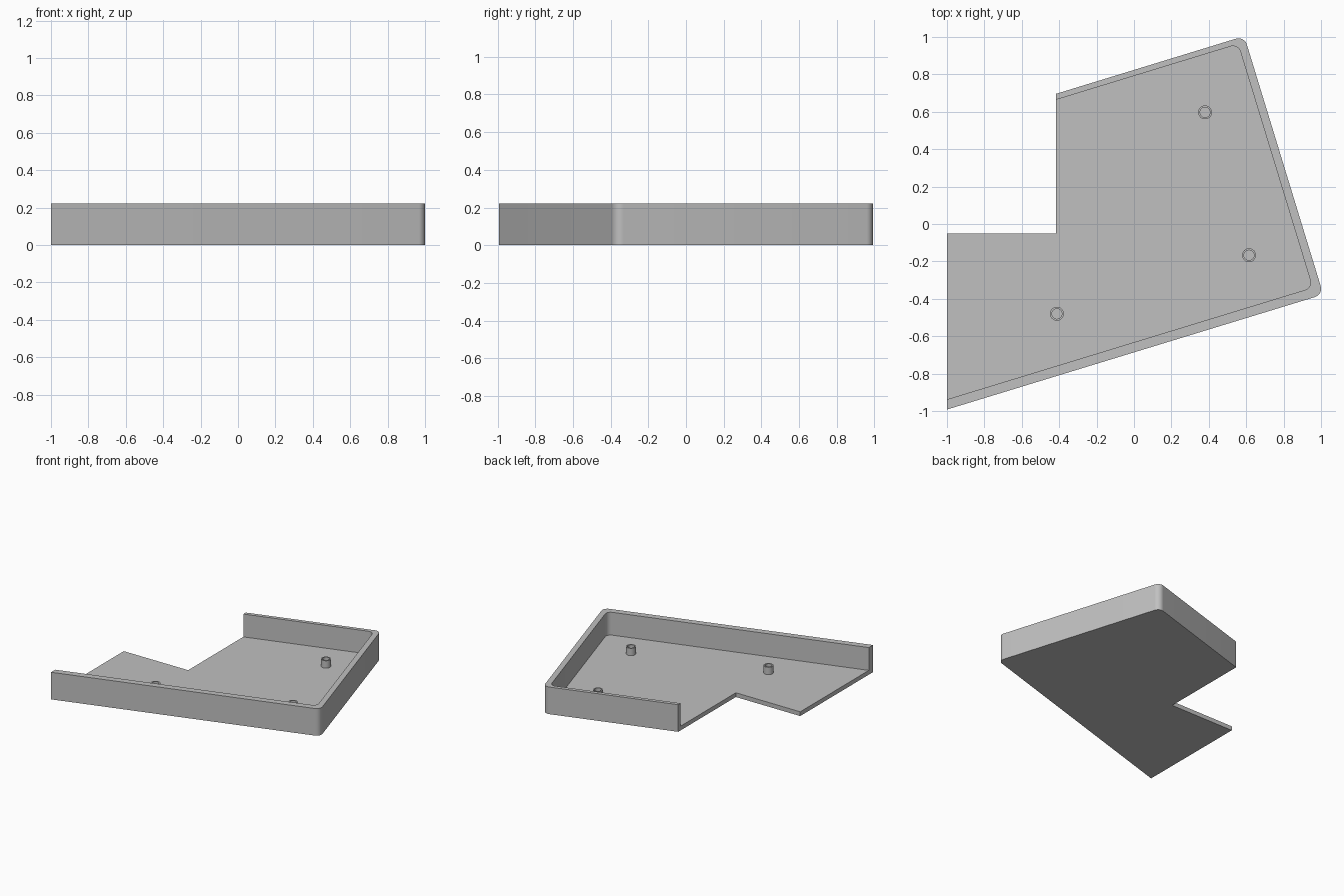
import bpy, bmesh, math
from mathutils import Vector, Matrix

cube = bpy.data.objects.get("Cube")
if cube:
    bpy.data.objects.remove(cube, do_unlink=True)

HEIGHT, FLOOR = 0.222, 0.035
FRONT_WALL, SIDE_WALL, BACK_WALL = 0.052, 0.044, 0.031
ANGLE = math.radians(17)
LENGTH = 1.4445                       # side wall, corner to corner
U = Vector((math.cos(ANGLE), math.sin(ANGLE)))    # along the front wall
V = Vector((-U.y, U.x))                           # along the side wall
FRONT_CORNER = Vector((1.012, -0.377))
BACK_CORNER = FRONT_CORNER + V * LENGTH

grey = bpy.data.materials.new("light grey")
grey.use_nodes = True
colour = (0.53, 0.53, 0.53, 1)
grey.diffuse_color = colour
grey.node_tree.nodes["Principled BSDF"].inputs["Base Color"].default_value = colour


def fillet(corner, radius, side, steps=10):
    """Arc rounding a corner of the tilted tray; side is -1 front, 1 back."""
    centre = corner - U * radius - V * side * radius
    arc = []
    for i in range(steps + 1):
        a = math.pi / 2 * i / steps
        x, y = (math.sin(a), -math.cos(a)) if side < 0 else (math.cos(a), math.sin(a))
        arc.append(centre + (U * x + V * y) * radius)
    return arc


def finish(name, bm):
    bmesh.ops.recalc_face_normals(bm, faces=bm.faces)
    mesh = bpy.data.meshes.new(name)
    bm.to_mesh(mesh)
    bm.free()
    mesh.materials.append(grey)
    obj = bpy.data.objects.new(name, mesh)
    bpy.context.collection.objects.link(obj)
    return obj


def prism(name, outline, z0, z1):
    bm = bmesh.new()
    face = bm.faces.new([bm.verts.new((p.x, p.y, z0)) for p in outline])
    new = bmesh.ops.extrude_face_region(bm, geom=[face])["geom"]
    verts = [g for g in new if isinstance(g, bmesh.types.BMVert)]
    bmesh.ops.translate(bm, verts=verts, vec=(0, 0, z1 - z0))
    return finish(name, bm)


def smooth(obj):
    bpy.ops.object.select_all(action='DESELECT')
    obj.select_set(True)
    bpy.context.view_layer.objects.active = obj
    bpy.ops.object.shade_smooth_by_angle(angle=math.radians(30))


def boss(name, x, y, outer=0.037, inner=0.027, height=0.06):
    """Hollow screw post standing on the floor."""
    bm = bmesh.new()
    profile = [(outer, 0), (outer, height), (inner, height), (inner, 0)]
    verts = [bm.verts.new((r, 0, z)) for r, z in profile]
    edges = [bm.edges.new(pair) for pair in zip(verts, verts[1:])]
    bmesh.ops.spin(bm, geom=verts + edges, cent=(0, 0, 0), axis=(0, 0, 1),
                   angle=math.tau, steps=32, use_duplicate=False)
    bmesh.ops.remove_doubles(bm, verts=bm.verts, dist=0.0005)
    bm.transform(Matrix.Translation((x, y, FLOOR)))
    smooth(finish(name, bm))


# Tray: notched outline with two rounded corners
notch = [Vector(p) for p in ((-0.417, 0.696), (-0.417, -0.05), (-1, -0.05), (-1, -0.992))]
tray = prism("tray", fillet(FRONT_CORNER, 0.047, -1) + fillet(BACK_CORNER, 0.047, 1) + notch,
             0, HEIGHT)

# Pocket leaves the floor and three walls, open on the right
front_in = FRONT_CORNER - U * SIDE_WALL + V * FRONT_WALL
back_in = BACK_CORNER - U * SIDE_WALL - V * BACK_WALL
pocket = prism("pocket_cutter",
               fillet(front_in, 0.042, -1) + fillet(back_in, 0.042, 1)
               + [back_in - U * 3, front_in - U * 3], FLOOR, HEIGHT + 0.2)
pocket.hide_render = True
cut = tray.modifiers.new("pocket", 'BOOLEAN')
cut.operation = 'DIFFERENCE'
cut.solver = 'EXACT'
cut.object = pocket
bpy.context.view_layer.objects.active = tray
bpy.ops.object.modifier_apply(modifier=cut.name)
bpy.data.objects.remove(pocket, do_unlink=True)
smooth(tray)

# Screw posts
boss("back_post", 0.38, 0.597)
boss("left_post", 0.615, -0.167)
boss("front_post", -0.412, -0.48)
